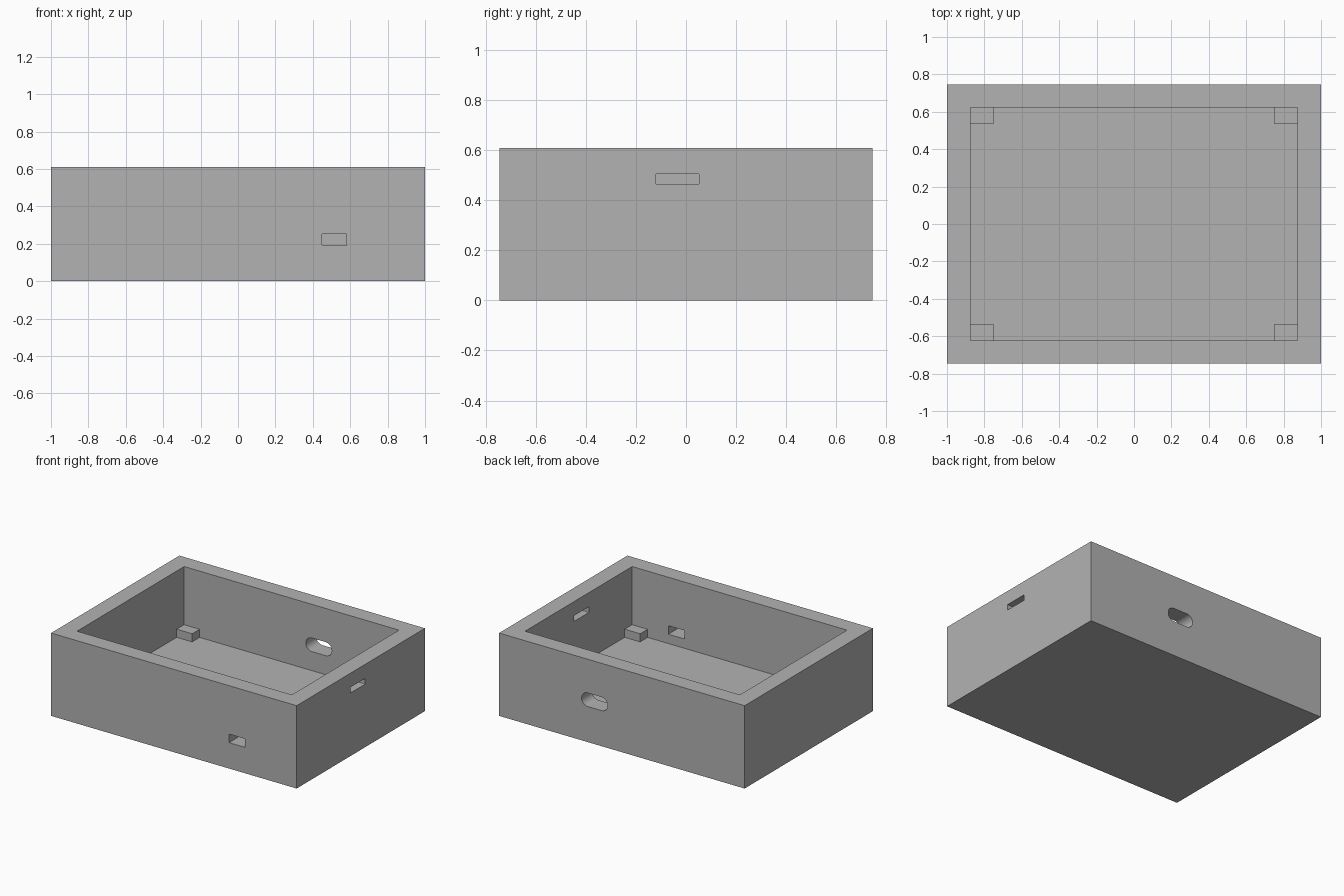
import bpy, bmesh, math
from mathutils import Matrix, Vector

if "Cube" in bpy.data.objects:
    bpy.data.objects.remove(bpy.data.objects["Cube"], do_unlink=True)

HALF_X, HALF_Y, HEIGHT = 1.0, 0.746, 0.61
IN_X, IN_Y, FLOOR = 0.875, 0.623, 0.122

grey = bpy.data.materials.new("plain grey")
grey.use_nodes = True
grey.diffuse_color = (0.448, 0.448, 0.448, 1)
grey.node_tree.nodes["Principled BSDF"].inputs["Base Color"].default_value = grey.diffuse_color


def make_object(name, bm):
    bmesh.ops.recalc_face_normals(bm, faces=bm.faces[:])
    mesh = bpy.data.meshes.new(name)
    bm.to_mesh(mesh)
    bm.free()
    mesh.materials.append(grey)
    obj = bpy.data.objects.new(name, mesh)
    bpy.context.collection.objects.link(obj)
    return obj


def box(low, high):
    low, high = Vector(low), Vector(high)
    bm = bmesh.new()
    matrix = Matrix.Translation((low + high) / 2) @ Matrix.Diagonal((*(high - low), 1))
    bmesh.ops.create_cube(bm, size=1, matrix=matrix)
    return bm


def slot(center, width, height, radius, turn, steps=8):
    """Rounded rectangle prism through a wall, turned about the vertical."""
    bm = bmesh.new()
    verts = []
    for corner, (sx, sz) in enumerate([(1, 1), (-1, 1), (-1, -1), (1, -1)]):
        for i in range(steps + 1):
            a = math.pi / 2 * (corner + i / steps)
            verts.append(bm.verts.new((sx * (width / 2 - radius) + radius * math.cos(a), -0.1,
                                       sz * (height / 2 - radius) + radius * math.sin(a))))
    bmesh.ops.remove_doubles(bm, verts=verts, dist=1e-5)
    face = bm.faces.new([v for v in verts if v.is_valid])
    out = bmesh.ops.extrude_face_region(bm, geom=[face])["geom"]
    bmesh.ops.translate(bm, verts=[g for g in out if isinstance(g, bmesh.types.BMVert)], vec=(0, 0.2, 0))
    bmesh.ops.transform(bm, verts=bm.verts[:], matrix=Matrix.Translation(center) @ Matrix.Rotation(turn, 4, "Z"))
    return bm


# Open tray: solid block with the cavity and three wall openings cut out
tray = make_object("tray", box((-HALF_X, -HALF_Y, 0), (HALF_X, HALF_Y, HEIGHT)))
wall_y = (HALF_Y + IN_Y) / 2
wall_x = (HALF_X + IN_X) / 2
cutters = [
    make_object("cavity_cutter", box((-IN_X, -IN_Y, FLOOR), (IN_X, IN_Y, HEIGHT + 0.2))),
    make_object("front_opening_cutter", slot((0.515, -wall_y, 0.222), 0.13, 0.063, 0.004, 0)),
    make_object("side_opening_cutter", slot((wall_x, -0.034, 0.485), 0.172, 0.042, 0.004, math.pi / 2)),
    make_object("back_opening_cutter", slot((0.222, wall_y, 0.312), 0.212, 0.1, 0.0499, 0)),
]
bpy.context.view_layer.objects.active = tray
for cutter in cutters:
    cutter.hide_render = True
    mod = tray.modifiers.new(cutter.name, "BOOLEAN")
    mod.operation, mod.solver, mod.object = "DIFFERENCE", "EXACT", cutter
    bpy.ops.object.modifier_apply(modifier=mod.name)
    bpy.data.objects.remove(cutter, do_unlink=True)

for obj in bpy.context.selected_objects:
    obj.select_set(False)
tray.select_set(True)
bpy.ops.object.shade_smooth_by_angle(angle=math.radians(30))

# Corner support blocks, without the faces that touch the tray
for side_x, x_name in ((-1, "right"), (1, "left")):
    for side_y, y_name in ((-1, "front"), (1, "back")):
        xs = sorted((side_x * 0.749, side_x * IN_X))
        ys = sorted((side_y * 0.536, side_y * IN_Y))
        bm = box((xs[0], ys[0], FLOOR), (xs[1], ys[1], 0.182))
        bm.normal_update()
        hidden = [f for f in bm.faces if f.normal.x * side_x > 0.5
                  or f.normal.y * side_y > 0.5 or f.normal.z < -0.5]
        bmesh.ops.delete(bm, geom=hidden, context="FACES")
        make_object(f"{y_name}_{x_name}_support", bm)
